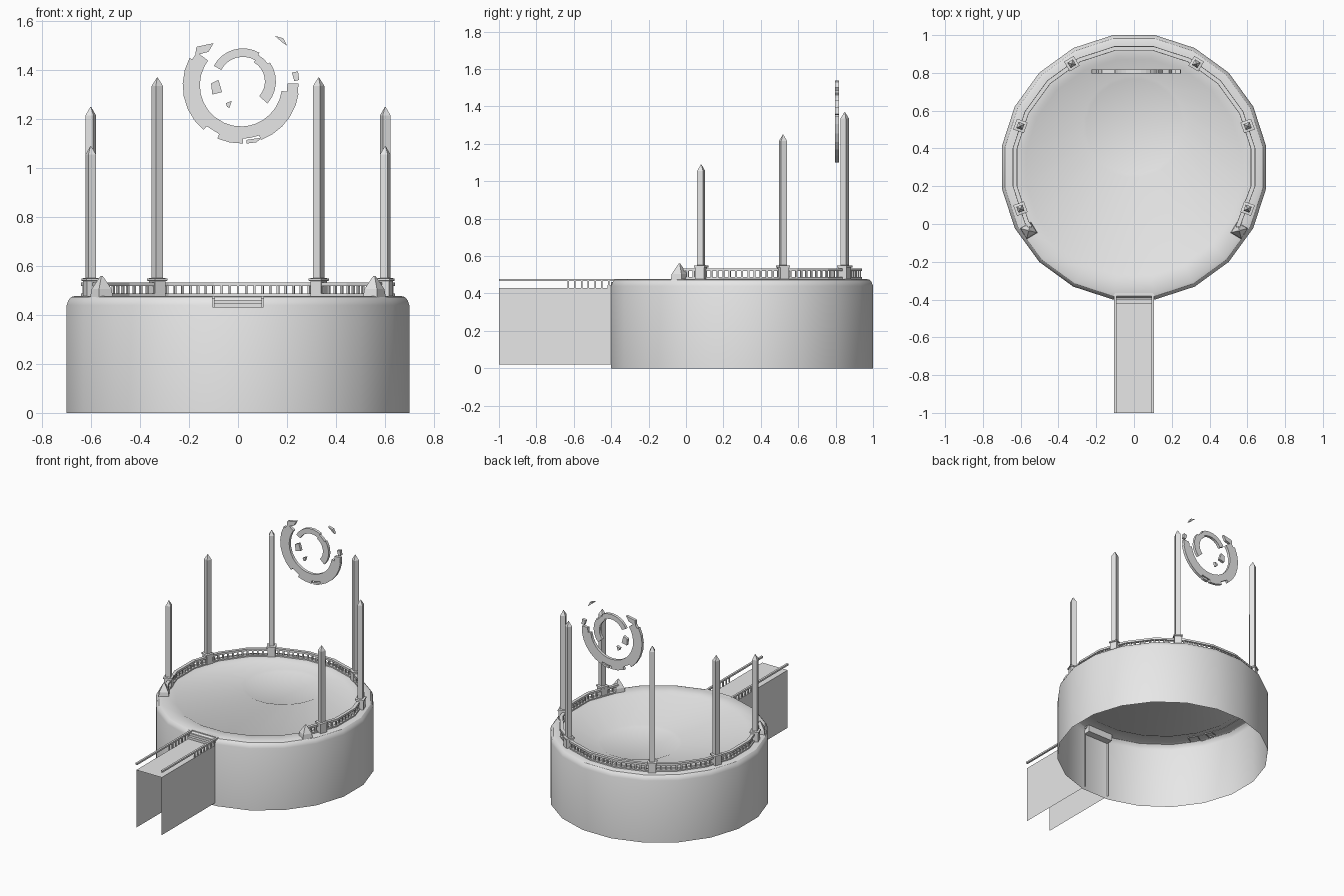
import bpy
import bmesh
from math import cos, sin, pi, radians

cube = bpy.data.objects.get("Cube")
if cube:
    bpy.data.objects.remove(cube, do_unlink=True)

GREY = 0.8
stone = bpy.data.materials.new("grey_stone")
stone.use_nodes = True
stone.diffuse_color = (GREY, GREY, GREY, 1)
stone.node_tree.nodes["Principled BSDF"].inputs["Base Color"].default_value = (GREY, GREY, GREY, 1)

CENTRE_Y = 0.3
SIDES = 20
STEP = 360 / SIDES
DECK = 0.478


def finish(name, bm, smooth=False):
    """Turn a bmesh into a named object."""
    bmesh.ops.recalc_face_normals(bm, faces=bm.faces)
    mesh = bpy.data.meshes.new(name)
    bm.to_mesh(mesh)
    bm.free()
    mesh.materials.append(stone)
    obj = bpy.data.objects.new(name, mesh)
    bpy.context.collection.objects.link(obj)
    if smooth:
        bpy.ops.object.select_all(action='DESELECT')
        obj.select_set(True)
        bpy.context.view_layer.objects.active = obj
        bpy.ops.object.shade_smooth_by_angle(angle=radians(30))
    return obj


def skin(bm, rings, closed=True):
    """Join successive rings of points with quads."""
    loops = [[bm.verts.new(p) for p in ring] for ring in rings]
    n = len(loops[0])
    for a, b in zip(loops, loops[1:]):
        for i in range(n if closed else n - 1):
            j = (i + 1) % n
            bm.faces.new((a[i], a[j], b[j], b[i]))
    return loops


def prism(bm, profile, sides, x=0, y=0, turn=0):
    """Stack regular polygons: (flat radius, height, y shift) and cap the top."""
    rings = []
    for r, z, shift in profile:
        big = r / cos(pi / sides)
        angles = [turn + (k + 0.5) * 2 * pi / sides for k in range(sides)]
        rings.append([(x + big * cos(a), y + shift + big * sin(a), z) for a in angles])
    loops = skin(bm, rings)
    bm.faces.new(loops[-1])
    return loops


def box(bm, x, y, z, turn=0):
    """Box from x, y and z ranges."""
    rings = [[(x[0], y[0], h), (x[1], y[0], h), (x[1], y[1], h), (x[0], y[1], h)] for h in z]
    loops = skin(bm, rings)
    bm.faces.new(loops[0])
    bm.faces.new(loops[-1])


def rim_point(angle, offset=0.0):
    """Point on the many-sided balustrade line."""
    delta = angle - STEP * round(angle / STEP)
    r = (0.63 + offset) / cos(radians(delta))
    return r * cos(radians(angle)), CENTRE_Y + r * sin(radians(angle))


# Drum, open below, with rounded rim and two sunken floors
bm = bmesh.new()
prism(bm, [(0.7, 0, 0), (0.7, 0.44, 0), (0.693, 0.46, 0), (0.682, 0.473, 0),
           (0.665, DECK, 0), (0.585, DECK, 0), (0.57, 0.47, 0),
           (0.268, 0.47, 0.215), (0.25, 0.462, 0.215)], SIDES, y=CENTRE_Y)
finish("platform_drum", bm, smooth=True)

# Balustrade rails, following the back of the rim
START, END = -30, 210
path = [START] + [STEP * (k + 0.5) for k in range(-1, 12) if START < STEP * (k + 0.5) < END] + [END]
for name, half, low, high in (("top_rail", 0.011, 0.519, 0.533),
                              ("bottom_rail", 0.012, 0.476, 0.487)):
    bm = bmesh.new()
    rings = []
    for a in path:
        inner, outer = rim_point(a, -half), rim_point(a, half)
        rings.append([(*inner, low), (*outer, low), (*outer, high), (*inner, high)])
    loops = skin(bm, rings)
    bm.faces.new(loops[0])
    bm.faces.new(loops[-1])
    finish(name, bm)

# Balusters
bm = bmesh.new()
COUNT = 80
for k in range(COUNT + 1):
    a = START + (END - START) * k / COUNT
    x, y = rim_point(a)
    prism(bm, [(0.005, 0.48, 0), (0.005, 0.525, 0)], 4, x, y, radians(a))
finish("balusters", bm)

# Tall pointed pillars on plinths, mirrored left and right
for side in ("left", "right"):
    for place, angle, top in (("front", -20, 1.09), ("middle", 20, 1.25), ("back", 59, 1.37)):
        a = radians(angle if side == "left" else 180 - angle)
        x, y = 0.64 * cos(a), CENTRE_Y + 0.64 * sin(a)
        bm = bmesh.new()
        prism(bm, [(0.025, 0.47, 0), (0.025, 0.538, 0), (0.03, 0.54, 0), (0.03, 0.549, 0),
                   (0.017, 0.551, 0), (0.017, top - 0.035, 0), (0.001, top, 0)], 4, x, y, a)
        finish(f"{place}_{side}_pillar", bm)
    # Pointed block ending the balustrade
    a = radians(-31 if side == "left" else 211)
    bm = bmesh.new()
    prism(bm, [(0.034, 0.47, 0), (0.03, 0.505, 0), (0.003, 0.56, 0)], 4,
          0.65 * cos(a), CENTRE_Y + 0.65 * sin(a), a)
    finish(f"{side}_end_block", bm)

# Walkway: thin deck with two hanging side walls
bm = bmesh.new()
section = [(-0.1, 0.02), (-0.1, 0.43), (0.1, 0.43), (0.1, 0.02)]
skin(bm, [[(x, y, z) for x, z in section] for y in (-1, -0.385)], closed=False)
finish("walkway", bm)

# Steps from the walkway up to the drum
bm = bmesh.new()
for k in range(3):
    box(bm, (-0.1, 0.1), (-0.42 + 0.02 * k, -0.35), (0.43, 0.446 + 0.016 * k))
finish("steps", bm)

# Walkway handrails and their short posts
for side, x in (("left", 0.1), ("right", -0.1)):
    bm = bmesh.new()
    box(bm, (x - 0.007, x + 0.007), (-1, -0.37), (0.466, 0.478))
    for k in range(7):
        y = -0.63 + 0.036 * k
        box(bm, (x - 0.004, x + 0.004), (y - 0.004, y + 0.004), (0.43, 0.468))
    finish(f"{side}_handrail", bm)


# Floating broken rings and shards
def plate(bm, points):
    loops = skin(bm, [[(x, y, z) for x, z in points] for y in (0.797, 0.817)])
    bm.faces.new(loops[0])
    bm.faces.new(loops[-1])


def arc(bm, start, end, inner, outer, cx, cz):
    steps = max(1, round((end - start) / 12))
    rings = []
    for k in range(steps + 1):
        a = radians(start + (end - start) * k / steps)
        rings.append([(cx + r * cos(a), y, cz + r * sin(a))
                      for r, y in ((inner, 0.797), (outer, 0.797), (outer, 0.817), (inner, 0.817))])
    loops = skin(bm, rings)
    bm.faces.new(loops[0])
    bm.faces.new(loops[-1])


bm = bmesh.new()
for start, end, inner, outer in ((143, 152, 0.168, 0.225), (152, 230, 0.168, 0.238),
                                 (230, 246, 0.168, 0.218), (246, 272, 0.168, 0.238),
                                 (272, 290, 0.168, 0.218), (290, 352, 0.168, 0.238),
                                 (352, 362, 0.19, 0.235)):
    arc(bm, start, end, inner, outer, 0.012, 1.338)
finish("outer_broken_ring", bm)

bm = bmesh.new()
for start, end, inner, outer in ((-42, 35, 0.09, 0.135), (35, 60, 0.09, 0.125), (60, 152, 0.1, 0.135)):
    arc(bm, start, end, inner, outer, 0.02, 1.354)
finish("inner_broken_ring", bm)

bm = bmesh.new()
for shard in (
        [(-0.17, 1.495), (-0.1, 1.51), (-0.12, 1.475), (-0.175, 1.46)],
        [(0.15, 1.54), (0.185, 1.53), (0.2, 1.5), (0.185, 1.51)],
        [(0.22, 1.39), (0.245, 1.395), (0.25, 1.36), (0.23, 1.355)],
        [(0.035, 1.115), (0.1, 1.125), (0.075, 1.105), (0.035, 1.1)],
        [(-0.11, 1.345), (-0.08, 1.36), (-0.065, 1.31), (-0.105, 1.3)],
        [(-0.05, 1.265), (-0.025, 1.275), (-0.035, 1.245), (-0.045, 1.25)]):
    plate(bm, shard)
finish("ring_shards", bm)
